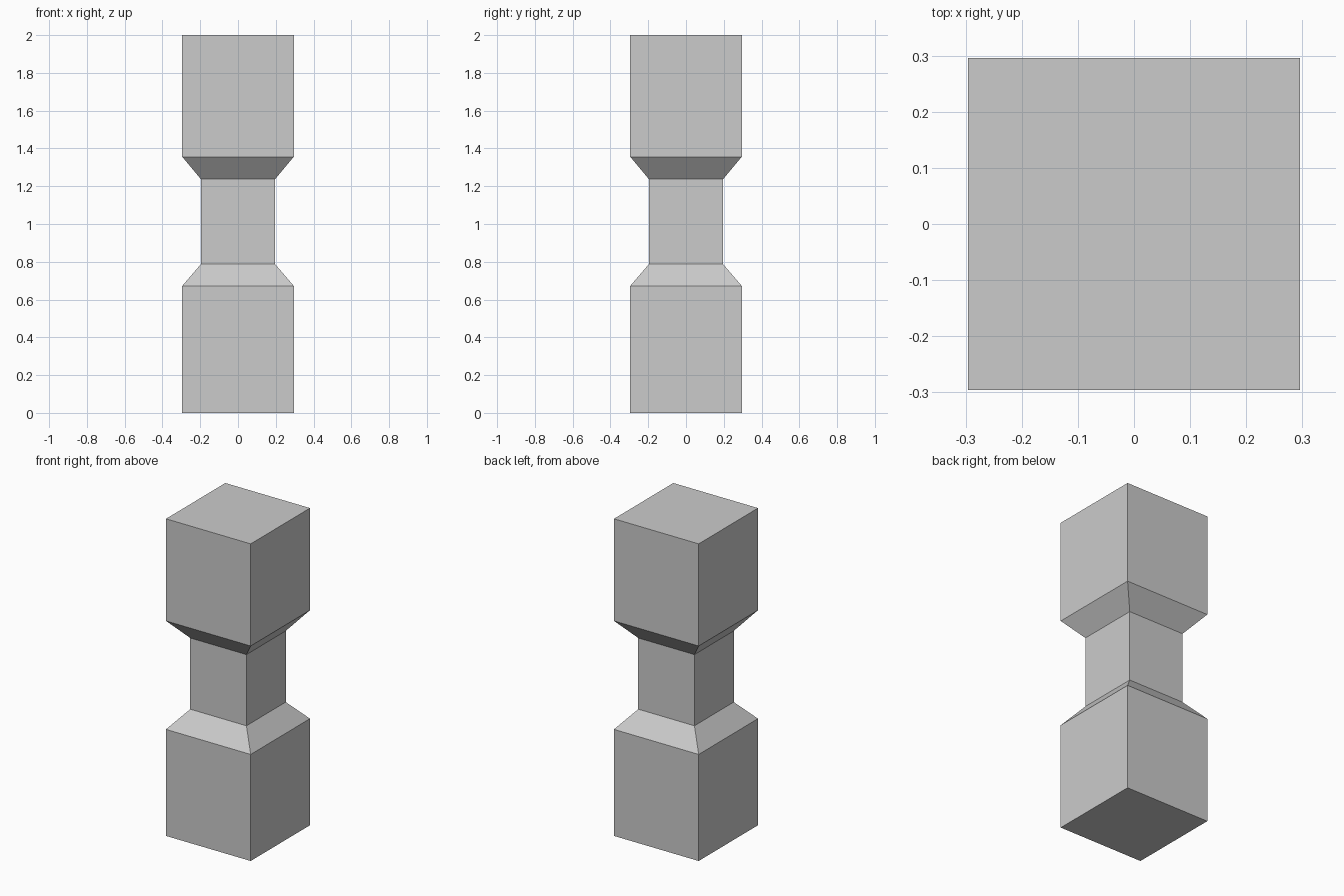
import bpy, bmesh

if "Cube" in bpy.data.objects:
    bpy.data.objects.remove(bpy.data.objects["Cube"])

WIDE, NECK = 0.2955, 0.196
# (height, half width) of each square section, bottom to top
PROFILE = [(0, WIDE), (0.672, WIDE), (0.788, NECK),
           (1.237, NECK), (1.356, WIDE), (2.0, WIDE)]

# Square post with a narrowed waist, lofted through the sections
bm = bmesh.new()
rings = [[bm.verts.new((sx * r, sy * r, z))
          for sx, sy in ((-1, -1), (1, -1), (1, 1), (-1, 1))]
         for z, r in PROFILE]
for low, high in zip(rings, rings[1:]):
    for i in range(4):
        j = (i + 1) % 4
        bm.faces.new((low[i], low[j], high[j], high[i]))

# Closed ends
bm.faces.new(rings[0][::-1])
bm.faces.new(rings[-1])
bmesh.ops.recalc_face_normals(bm, faces=bm.faces)

mesh = bpy.data.meshes.new("waisted_post")
bm.to_mesh(mesh)
bm.free()
bpy.context.collection.objects.link(bpy.data.objects.new("waisted_post", mesh))
